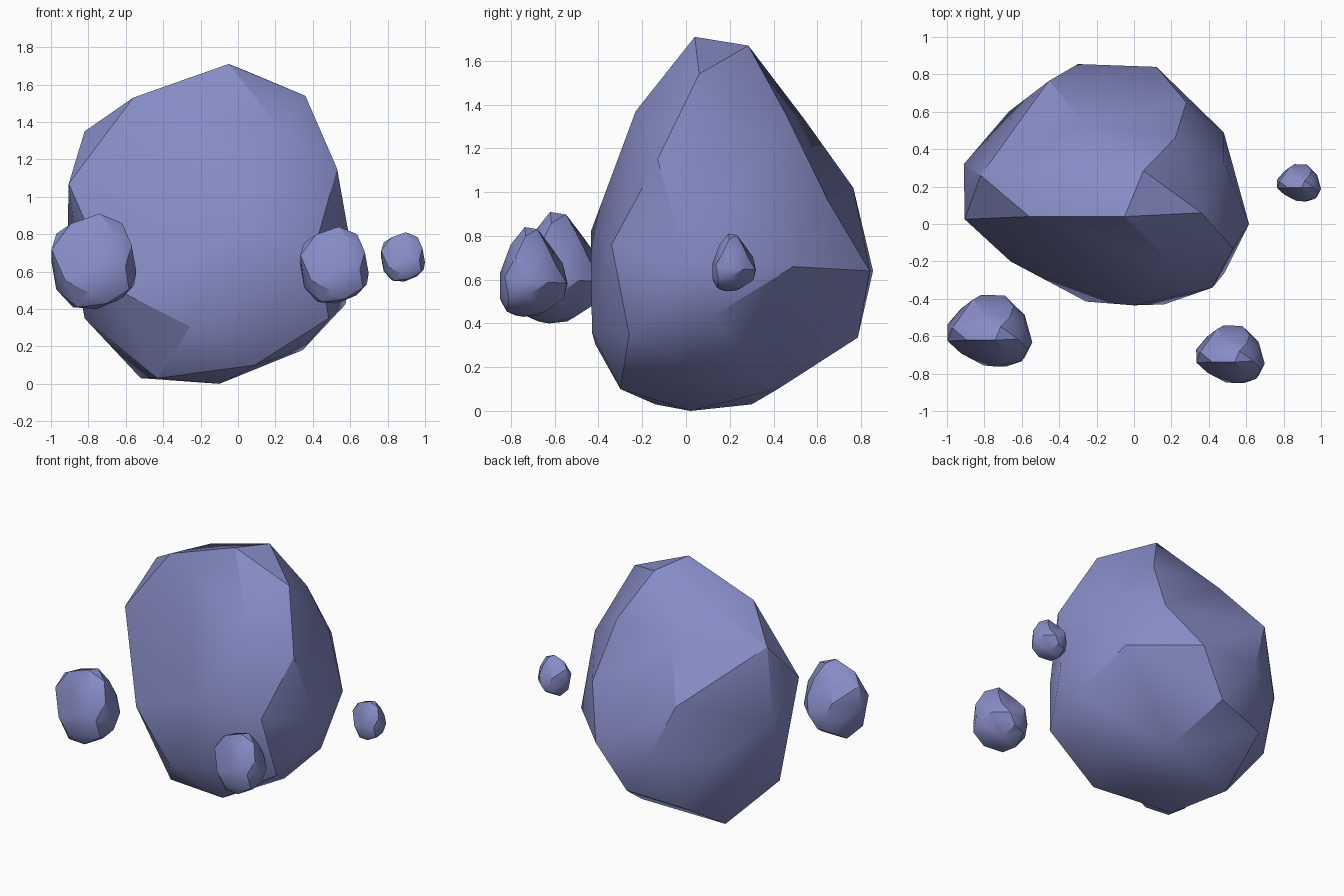
import bpy, bmesh, math
from mathutils import Vector

if "Cube" in bpy.data.objects:
    bpy.data.objects.remove(bpy.data.objects["Cube"])

# Corner points of the chiselled boulder, from the peak down to the base
CORNERS = [
    (-.05, .04, 1.71), (.05, .285, 1.67), (.36, .06, 1.54), (-.56, .04, 1.53),
    (-.41, .277, 1.55), (.22, -.23, 1.37), (-.82, .26, 1.35), (.22, .46, 1.35),
    (-.265, .54, 1.335), (.53, -.13, 1.15), (-.905, .025, 1.07), (-.455, .765, 1.02),
    (.28, .65, .96), (-.91, .32, .86), (0, -.435, .82), (.42, -.34, .76),
    (.615, 0, .67), (.48, .49, .66), (-.67, .60, .65), (.12, .84, .64),
    (-.30, .855, .64), (-.66, -.20, .51), (.575, .11, .425), (.16, -.43, .36),
    (.485, -.26, .35), (-.82, .12, .35), (-.74, .415, .34), (-.085, .785, .335),
    (-.255, -.415, .305), (-.47, .69, .275), (.345, .03, .18), (.09, -.30, .10),
    (.05, .42, .10), (-.43, -.14, .03), (-.52, .30, .03), (-.10, .02, 0),
    (.48, .335, 1.15),
]
CENTRE = Vector((-.15, .2, .8))

# Shared boulder mesh: skin the corners on a slightly inflated copy so that
# shallow dents survive the hull, then put the corners back
bm = bmesh.new()
home = {}
for c in CORNERS:
    c = Vector(c)
    d = c - CENTRE
    ball = Vector((d.x / .76, d.y / .65, d.z / .88)).normalized()
    ball = Vector((ball.x * .76, ball.y * .65, ball.z * .88))
    v = bm.verts.new(CENTRE + d.lerp(ball, .5))
    home[v] = c
bmesh.ops.convex_hull(bm, input=bm.verts[:])
loose = [v for v in bm.verts if not v.link_faces]
for v in bm.verts:
    v.co = home[v]
bmesh.ops.delete(bm, geom=loose, context='VERTS')
bmesh.ops.recalc_face_normals(bm, faces=bm.faces[:])
mesh = bpy.data.meshes.new("boulder")
bm.to_mesh(mesh)
bm.free()

stone = bpy.data.materials.new("blue_stone")
stone.diffuse_color = (.24, .26, .56, 1)
stone.use_nodes = True
stone.node_tree.nodes["Principled BSDF"].inputs["Base Color"].default_value = stone.diffuse_color
mesh.materials.append(stone)


def rock(name, location, scale):
    obj = bpy.data.objects.new(name, mesh.copy())
    bpy.context.collection.objects.link(obj)
    obj.location = location
    obj.scale = (scale,) * 3
    bpy.ops.object.select_all(action='DESELECT')
    obj.select_set(True)
    bpy.context.view_layer.objects.active = obj
    bpy.ops.object.shade_smooth_by_angle(angle=math.radians(30))


# Main boulder and three floating fragments of the same shape
rock("main_boulder", (0, 0, 0), 1)
rock("large_fragment", (-.727, -.633, .40), .298)
rock("medium_fragment", (.551, -.747, .43), .24)
rock("small_fragment", (.905, .188, .547), .154)
